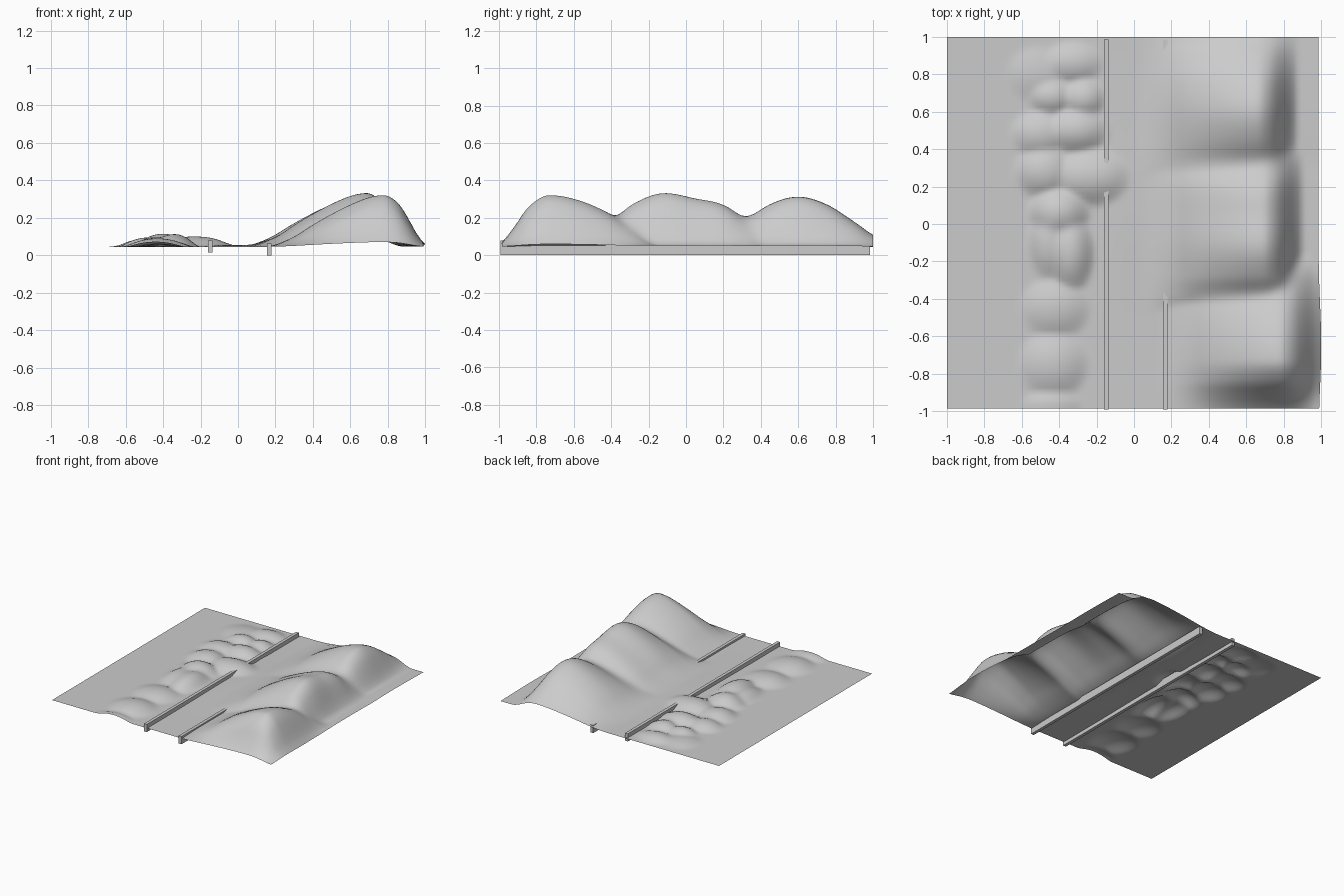
import bpy, bmesh, math

BASE = 0.045

grey = bpy.data.materials.new("stone grey")
grey.diffuse_color = (0.6, 0.6, 0.6, 1)


def curve(pts, t):
    """Smooth (Catmull-Rom style) interpolation through a short profile."""
    if t <= pts[0][0]:
        return pts[0][1]
    if t >= pts[-1][0]:
        return pts[-1][1]
    i = next(k for k in range(len(pts) - 1) if t <= pts[k + 1][0])

    def slope(k):
        if k == 0 or k == len(pts) - 1:
            return 0.0
        a, b, c = pts[k - 1], pts[k], pts[k + 1]
        if (b[1] - a[1]) * (c[1] - b[1]) <= 0:
            return 0.0
        return (c[1] - a[1]) / (c[0] - a[0])
    (x0, y0), (x1, y1) = pts[i], pts[i + 1]
    d = x1 - x0
    u = (t - x0) / d
    return ((2*u**3 - 3*u**2 + 1) * y0 + (u**3 - 2*u**2 + u) * d * slope(i)
            + (3*u**2 - 2*u**3) * y1 + (u**3 - u**2) * d * slope(i + 1))


# cross-section of a big hill: long slope up from the road, steep outer drop
SECTION = [(0.12, 0), (0.2, 0.012), (0.3, 0.055), (0.4, 0.118), (0.5, 0.175), (0.6, 0.225),
           (0.7, 0.264), (0.78, 0.276), (0.85, 0.235), (0.9, 0.155), (0.95, 0.06), (1.0, 0.008)]
# big hills: x shift, strength, profile along y
HILLS = [
    (0.0, 1.0, [(-1.08, 0), (-0.99, 0.08), (-0.92, 0.38), (-0.84, 0.78), (-0.73, 1),
                (-0.6, 0.93), (-0.45, 0.72), (-0.3, 0.4), (-0.1, 0)]),
    (-0.09, 1.04, [(-0.48, 0), (-0.38, 0.45), (-0.28, 0.8), (-0.11, 1), (0.05, 0.9),
                   (0.2, 0.78), (0.32, 0.5), (0.5, 0)]),
    (-0.12, 0.97, [(0.2, 0), (0.32, 0.5), (0.45, 0.85), (0.6, 1), (0.75, 0.85),
                   (0.9, 0.5), (1.0, 0.24), (1.15, 0)]),
]
# small mounds left of the road: x, y, x radius, y radius, height
MOUNDS = [
    (-0.33, 0.86, 0.18, 0.12, 0.035), (-0.52, 0.8, 0.17, 0.16, 0.022),
    (-0.44, 0.68, 0.14, 0.11, 0.042), (-0.27, 0.67, 0.13, 0.12, 0.045),
    (-0.5, 0.48, 0.17, 0.14, 0.042), (-0.31, 0.5, 0.19, 0.14, 0.055),
    (-0.48, 0.28, 0.17, 0.16, 0.05), (-0.24, 0.25, 0.23, 0.17, 0.055),
    (-0.4, 0.06, 0.18, 0.16, 0.07), (-0.45, -0.1, 0.13, 0.22, 0.05),
    (-0.34, -0.15, 0.14, 0.24, 0.068), (-0.42, -0.45, 0.2, 0.18, 0.04),
    (-0.43, -0.75, 0.2, 0.2, 0.045), (-0.44, -0.97, 0.17, 0.1, 0.028),
]


def height(x, y):
    total = 0.0
    for shift, k, along in HILLS:
        total += max(0, k * curve(SECTION, x - shift) * curve(along, y)) ** 4
    for cx, cy, rx, ry, h in MOUNDS:
        d = ((x - cx) / rx) ** 2 + ((y - cy) / ry) ** 2
        if d < 1:
            total += (h * (1 - d) ** 2 * (1 + 0.8 * d)) ** 4
    # gentle rise of the road bed
    swell = 0.01 * math.exp(-(x / 0.17) ** 4 - ((y - 0.05) / 0.45) ** 2)
    return BASE + total ** 0.25 + swell


# terrain sheet
bm = bmesh.new()
bmesh.ops.create_grid(bm, x_segments=90, y_segments=90, size=1)
for v in bm.verts:
    x = (v.co.x + 1) * 0.9925 - 1
    y = (v.co.y + 1) * 0.9925 - 0.985
    z = height(x, y)
    bulge = 0.015 * math.exp(-((y + 0.65) / 0.3) ** 2) * max(0, (x - 0.8) / 0.185)
    v.co = (x + bulge, y, z)
mesh = bpy.data.meshes.new("terrain")
bm.to_mesh(mesh)
bm.free()
mesh.materials.append(grey)
mesh.polygons.foreach_set("use_smooth", [True] * len(mesh.polygons))
terrain = bpy.data.objects.new("terrain", mesh)
bpy.context.collection.objects.link(terrain)


# long curbs at both sides of the road
def curb(name, x, z0, z1):
    bpy.ops.mesh.primitive_cube_add(size=1, location=(x, -0.003, (z0 + z1) / 2))
    o = bpy.context.object
    o.name = name
    o.scale = (0.026, 1.975, z1 - z0)
    o.data.materials.append(grey)


curb("left_curb", -0.148, 0.016, 0.078)
curb("right_curb", 0.167, 0.0, 0.063)
